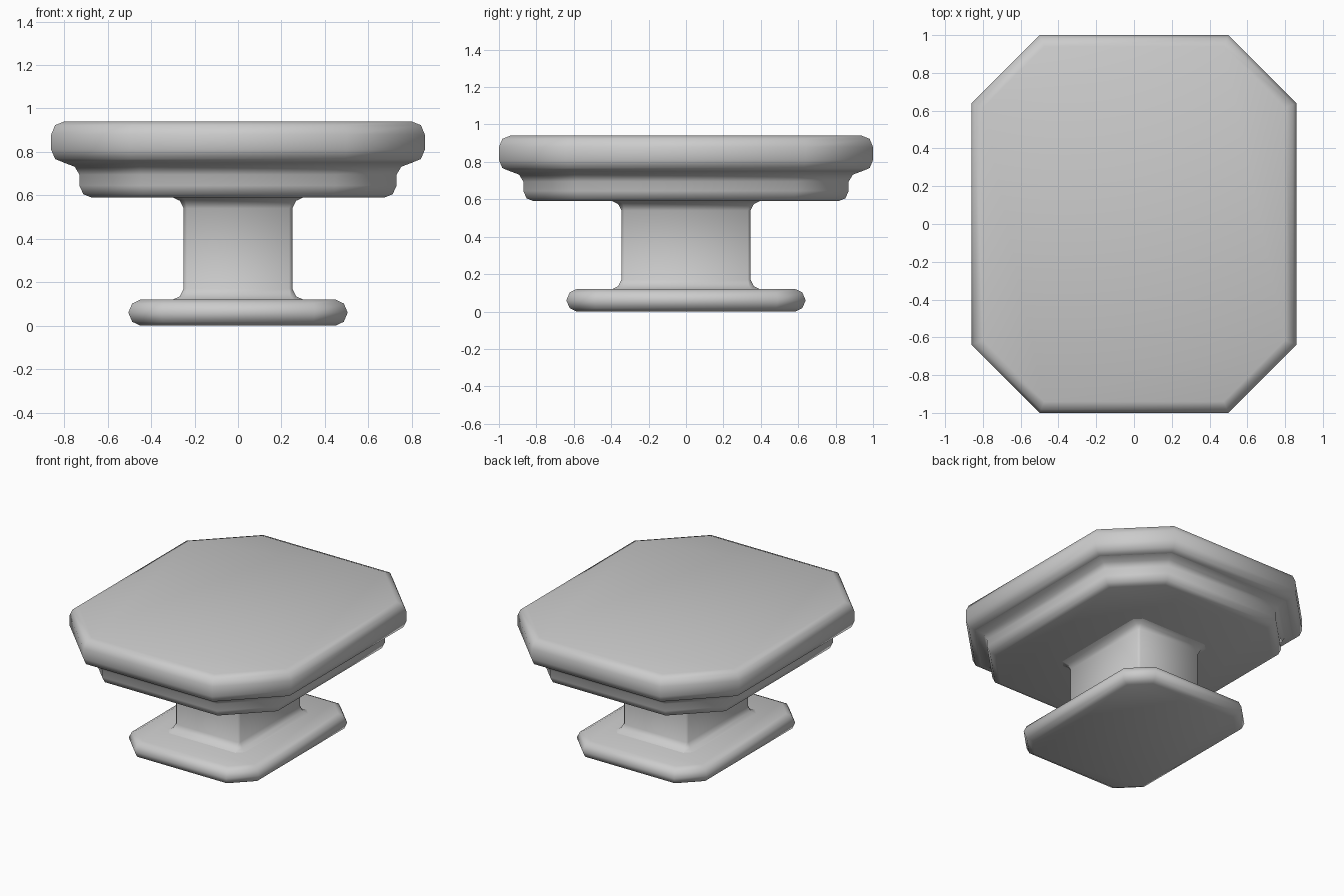
import bpy
import bmesh
import math

cube = bpy.data.objects.get("Cube")
if cube:
    bpy.data.objects.remove(cube, do_unlink=True)

grey = bpy.data.materials.new("satin grey")
grey.use_nodes = True
colour = (0.6, 0.6, 0.6, 1)
grey.diffuse_color = colour
grey.node_tree.nodes["Principled BSDF"].inputs["Base Color"].default_value = colour


def octagon(hx, hy, cut):
    """Rectangle outline with four clipped corners, counter-clockwise."""
    quarter = [(hx, hy - cut), (hx - cut, hy)]
    left = quarter + [(-x, y) for x, y in reversed(quarter)]
    return left + [(-x, -y) for x, y in left]


def loft(name, hx, hy, cut, profile, cap_bottom=True, cap_top=True):
    """Skin stacked octagons; profile lists (height, inset) from the bottom up."""
    bm = bmesh.new()
    shrink = 2 - math.sqrt(2)  # keeps the clipped sides parallel when inset
    rings = []
    for z, d in profile:
        outline = octagon(hx - d, hy - d, cut - d * shrink)
        rings.append([bm.verts.new((x, y, z)) for x, y in outline])
    for low, high in zip(rings, rings[1:]):
        for i in range(8):
            j = (i + 1) % 8
            bm.faces.new((low[i], low[j], high[j], high[i]))
    if cap_bottom:
        bm.faces.new(rings[0][::-1])
    if cap_top:
        bm.faces.new(rings[-1])
    mesh = bpy.data.meshes.new(name)
    bm.to_mesh(mesh)
    bm.free()
    mesh.materials.append(grey)
    obj = bpy.data.objects.new(name, mesh)
    bpy.context.collection.objects.link(obj)
    bpy.ops.object.select_all(action="DESELECT")
    obj.select_set(True)
    bpy.context.view_layer.objects.active = obj
    bpy.ops.object.shade_smooth_by_angle(angle=math.radians(60))
    return obj


# Mounting foot with rounded rim
loft("base_plate", 0.505, 0.64, 0.15,
     [(0, 0.055), (0.018, 0.018), (0.06, 0), (0.102, 0.018), (0.12, 0.055)])

# Rectangular post flaring into the plates at both ends
loft("stem", 0.25, 0.345, 0.015,
     [(0.12, -0.05), (0.135, -0.018), (0.17, 0),
      (0.54, 0), (0.575, -0.018), (0.59, -0.05)],
     cap_bottom=False, cap_top=False)

# Stepped moulding below the top
loft("under_tier", 0.73, 0.87, 0.284,
     [(0.59, 0.055), (0.605, 0.018), (0.645, 0), (0.695, 0),
      (0.732, -0.022), (0.75, -0.07)], cap_top=False)

# Thick top with rounded rim
loft("top_slab", 0.86, 1.0, 0.36,
     [(0.75, 0.06), (0.767, 0.018), (0.81, 0),
      (0.88, 0), (0.923, 0.018), (0.94, 0.06)])
